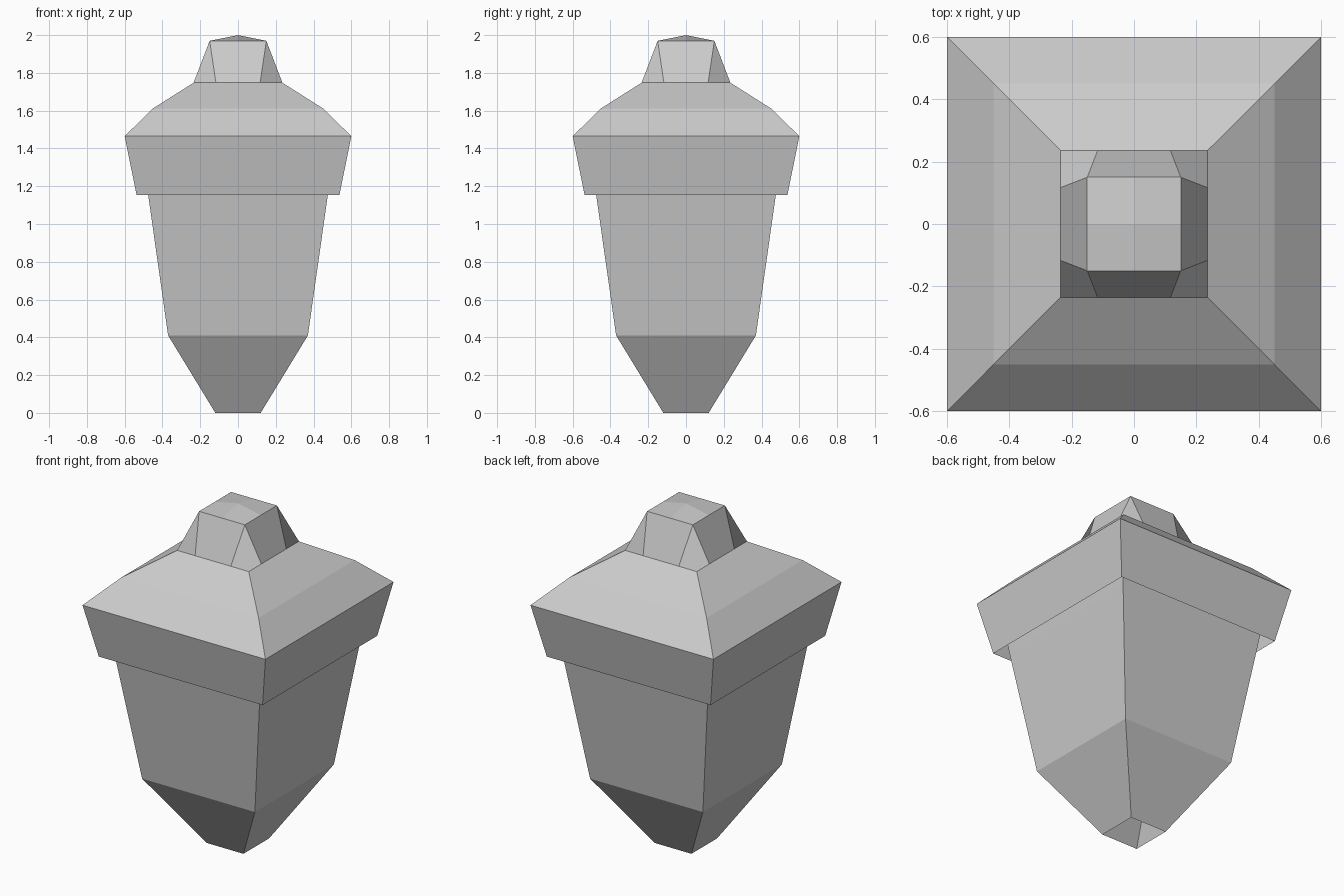
import bpy, bmesh
from math import pi
from mathutils import Matrix, Vector

if "Cube" in bpy.data.objects:
    bpy.data.objects.remove(bpy.data.objects["Cube"])


def finish(bm, name):
    bmesh.ops.remove_doubles(bm, verts=bm.verts, dist=0.0005)
    mesh = bpy.data.meshes.new(name)
    bm.to_mesh(mesh)
    bm.free()
    obj = bpy.data.objects.new(name, mesh)
    bpy.context.collection.objects.link(obj)
    return obj


def face(bm, pts):
    bm.faces.new([bm.verts.new(p) for p in pts])


def square_shell(bm, profile):
    """Open square tube through (half width, height) pairs, bottom to top."""
    for i in range(4):
        rot = Matrix.Rotation(i * pi / 2, 3, 'Z')
        for (a, z0), (b, z1) in zip(profile, profile[1:]):
            face(bm, [rot @ Vector(p) for p in
                      ((-a, -a, z0), (a, -a, z0), (b, -b, z1), (-b, -b, z1))])


# nut: open at the tip, its top hidden inside the cap
bm = bmesh.new()
square_shell(bm, [(0.12, 0), (0.37, 0.41), (0.475, 1.15), (0.515, 1.45)])
finish(bm, "nut")

# cap: open underneath, with the stem growing out of its top
bm = bmesh.new()
square_shell(bm, [(0.537, 1.153), (0.6, 1.465), (0.45, 1.612), (0.235, 1.748)])
w, n, t, zb, zt = 0.235, 0.117, 0.15, 1.748, 1.97
for i in range(4):
    rot = Matrix.Rotation(i * pi / 2, 3, 'Z')
    quarter = [
        # stem side
        [(-n, -w, zb), (n, -w, zb), (t, -t, zt), (0, -t, zt), (-t, -t, zt)],
        # stem corner
        [(t, -t, zt), (n, -w, zb), (w, -w, zb), (w, -n, zb)],
        # quarter of the peaked stem top
        [(t, -t, zt), (t, 0, zt), (0, 0, 2.0), (0, -t, zt)],
    ]
    for pts in quarter:
        face(bm, [rot @ Vector(p) for p in pts])
finish(bm, "cap_and_stem")
